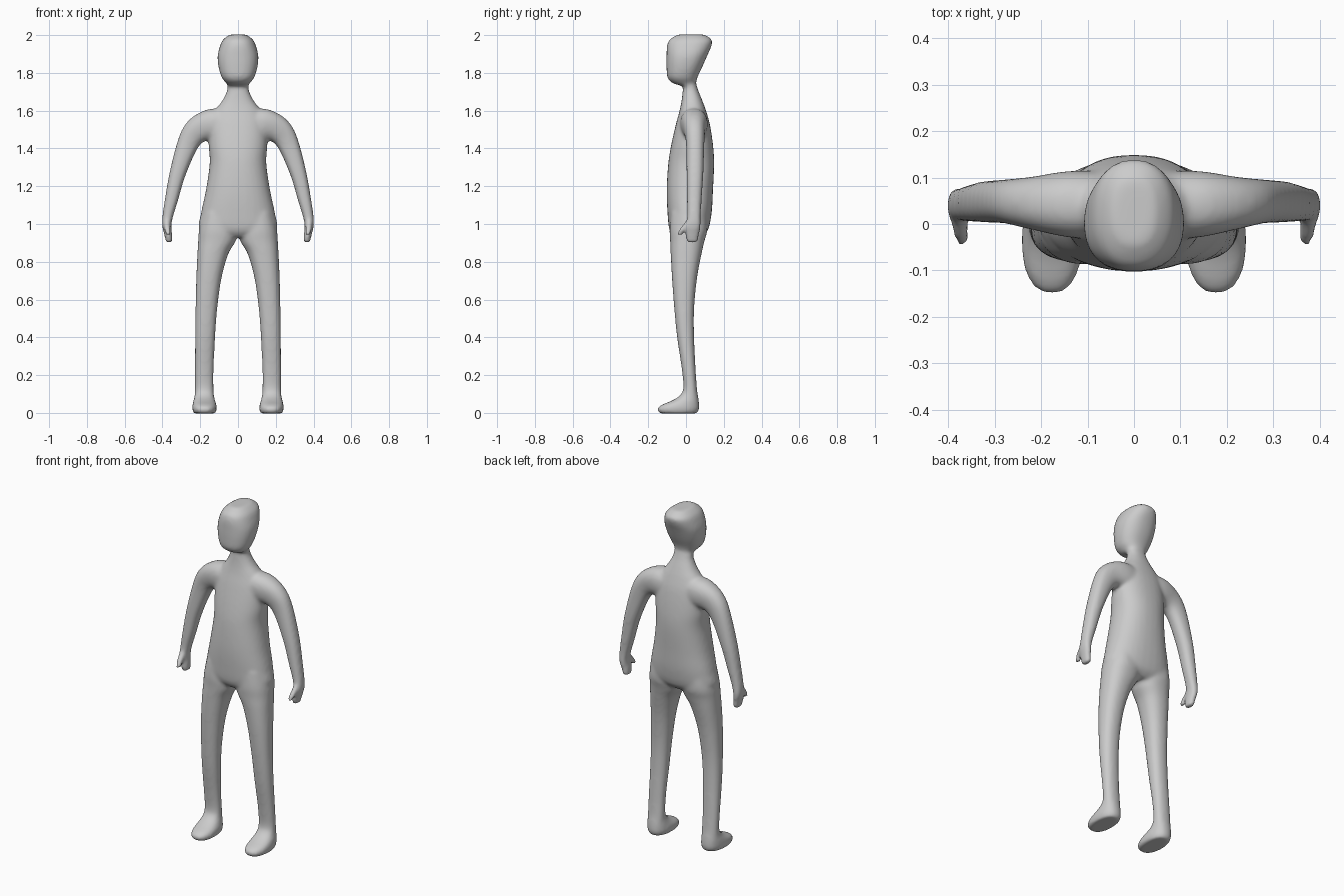
import bpy, bmesh, math

SIDES, STEPS = 32, 5


def spline(rows):
    """Catmull-Rom interpolation of ring rows."""
    out = []
    for i in range(len(rows) - 1):
        p = [rows[max(0, min(len(rows) - 1, i + k))] for k in (-1, 0, 1, 2)]
        for s in range(STEPS):
            t = s / STEPS
            out.append([0.5 * (2 * b + (c - a) * t + (2 * a - 5 * b + 4 * c - d) * t * t
                               + (3 * b - a - 3 * c + d) * t ** 3) for a, b, c, d in zip(*p)])
    return out + [list(rows[-1])]


def loft(bm, rows, side=1, power=2.3):
    """Skin rings given as (centre x, centre z, half width, y front, y back, tilt)."""
    rings = []
    for cx, cz, r, y0, y1, tilt in spline(rows):
        a = math.radians(tilt)
        ring = []
        for k in range(SIDES):
            t = 2 * math.pi * k / SIDES
            u = math.copysign(abs(math.cos(t)) ** (2 / power), math.cos(t)) * r
            v = math.copysign(abs(math.sin(t)) ** (2 / power), math.sin(t)) * (y1 - y0) / 2
            ring.append(bm.verts.new((side * (cx + u * math.cos(a)), (y0 + y1) / 2 + v,
                                      cz + u * math.sin(a))))
        rings.append(ring)
    for A, B in zip(rings, rings[1:]):
        for k in range(SIDES):
            j = (k + 1) % SIDES
            bm.faces.new((A[k], A[j], B[j], B[k]))
    bm.faces.new(rings[0])
    bm.faces.new(rings[-1])


# torso, neck and head
trunk = [(0, z, w, f, b, 0) for z, w, f, b in (
    (.93, .09, -.06, .08), (.97, .202, -.088, .117), (1.06, .195, -.098, .136),
    (1.18, .170, -.102, .143), (1.32, .150, -.094, .149), (1.42, .155, -.078, .143),
    (1.53, .150, -.053, .126), (1.60, .122, -.034, .106), (1.65, .085, -.024, .088),
    (1.70, .060, -.018, .068), (1.73, .056, -.020, .058), (1.745, .062, -.070, .054),
    (1.775, .086, -.098, .060), (1.83, .103, -.103, .086), (1.89, .108, -.103, .112),
    (1.94, .096, -.101, .134), (1.975, .080, -.088, .137), (2.003, .045, -.045, .098))]

# leg running down into the foot
leg = [((a + b) / 2, z, (b - a) / 2, f, k, 0) for z, a, b, f, k in (
    (1.06, .03, .185, -.08, .11), (.97, .005, .206, -.087, .113), (.91, .012, .211, -.084, .098),
    (.84, .052, .215, -.081, .082), (.71, .088, .221, -.074, .058), (.55, .110, .225, -.062, .043),
    (.40, .121, .227, -.047, .043), (.23, .129, .228, -.022, .051), (.13, .129, .228, -.014, .058),
    (.09, .127, .230, -.035, .064), (.065, .121, .236, -.075, .068), (.042, .114, .241, -.130, .070),
    (.02, .112, .242, -.152, .070), (-.003, .120, .234, -.140, .058))]

# arm running down into the mitten hand
arm = [(.04, 1.53, .09, -.03, .11, 65), (.13, 1.525, .088, -.03, .115, 65),
       (.215, 1.495, .071, -.012, .102, 50), (.265, 1.425, .057, 0, .097, 25),
       (.32, 1.265, .043, .003, .092, 12), (.352, 1.13, .035, .005, .083, 10),
       (.372, 1.04, .028, .006, .078, 6), (.377, .99, .024, -.002, .078, 0),
       (.368, .935, .020, -.002, .068, -6), (.364, .902, .017, .004, .062, -6)]
thumb = [(.376, 1.03, .015, .01, .05, 0), (.376, .995, .018, -.018, .03, 0),
         (.372, .965, .017, -.040, -.006, 0), (.369, .940, .015, -.049, -.020, 0)]

bm = bmesh.new()
loft(bm, trunk)
for side in (1, -1):
    loft(bm, leg, side)
    loft(bm, arm, side)
    loft(bm, thumb, side, 2)
bmesh.ops.recalc_face_normals(bm, faces=bm.faces)
mesh = bpy.data.meshes.new("figure")
bm.to_mesh(mesh)
bm.free()
figure = bpy.data.objects.new("figure", mesh)
bpy.context.collection.objects.link(figure)

# fuse the parts into one skin and soften the joins
fuse = figure.modifiers.new("fuse", 'REMESH')
fuse.mode = 'VOXEL'
fuse.voxel_size = .009
fuse.use_smooth_shade = True
soften = figure.modifiers.new("soften", 'SMOOTH')
soften.factor = .5
soften.iterations = 10
